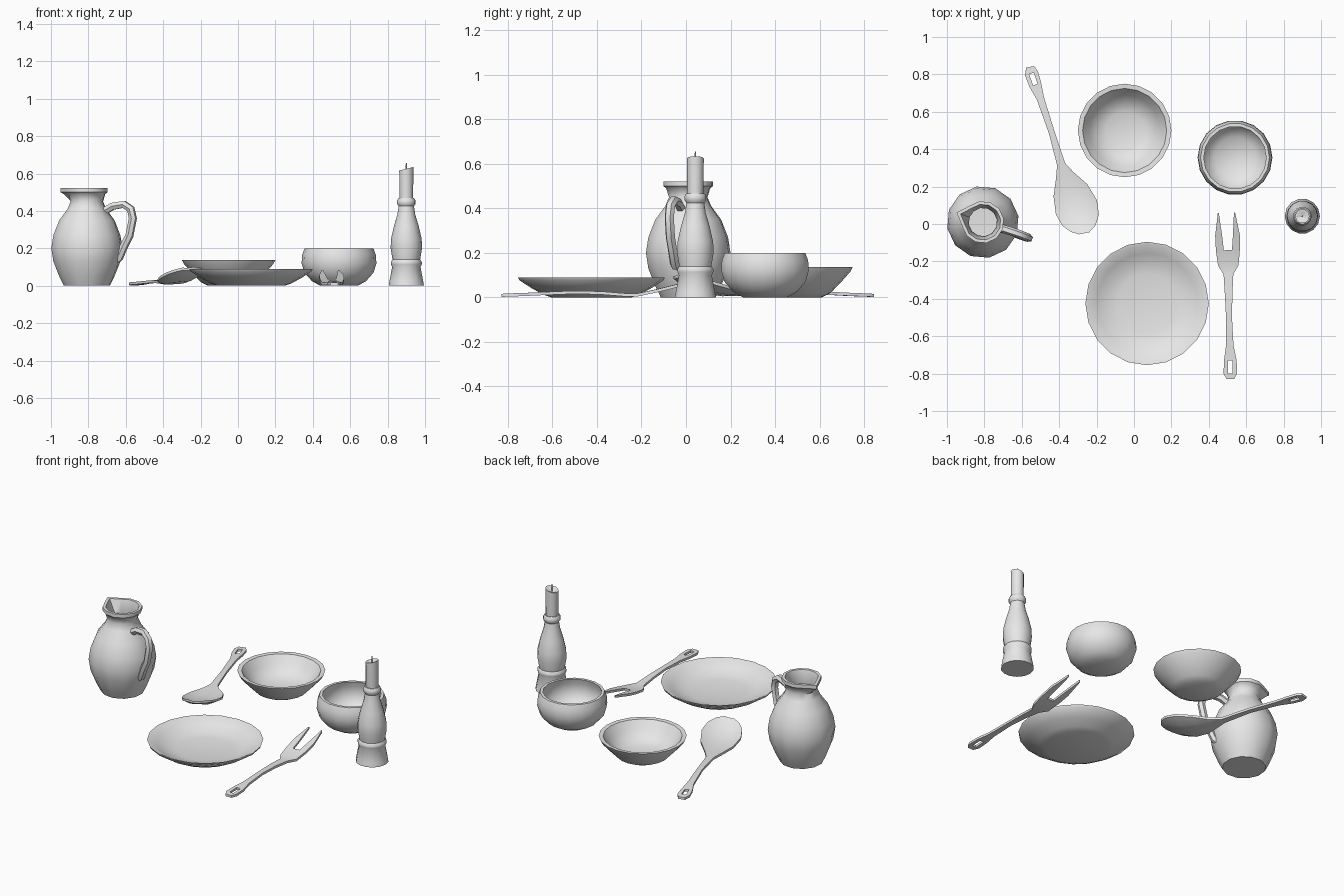
import bpy, bmesh
from math import sin, cos, pi, radians
from mathutils import Vector

cube = bpy.data.objects.get("Cube")
if cube:
    bpy.data.objects.remove(cube)

grey = bpy.data.materials.new("plain_grey")
grey.use_nodes = True
grey.diffuse_color = (0.8, 0.8, 0.8, 1)
grey.node_tree.nodes["Principled BSDF"].inputs["Base Color"].default_value = (0.8, 0.8, 0.8, 1)


def finish(name, bm, location=(0, 0, 0), angle=40):
    bmesh.ops.recalc_face_normals(bm, faces=bm.faces)
    mesh = bpy.data.meshes.new(name)
    bm.to_mesh(mesh)
    bm.free()
    mesh.materials.append(grey)
    obj = bpy.data.objects.new(name, mesh)
    obj.location = location
    bpy.context.collection.objects.link(obj)
    bpy.ops.object.select_all(action='DESELECT')
    obj.select_set(True)
    bpy.context.view_layer.objects.active = obj
    bpy.ops.object.shade_smooth_by_angle(angle=radians(angle))
    return obj


def lathe(profile, sides, phase=0.0):
    """Closed turned form: radius/height pairs, both ends meet the axis."""
    bm = bmesh.new()
    rings = []
    for r, z in profile:
        if r == 0:
            rings.append([bm.verts.new((0, 0, z))] * sides)
        else:
            turns = [phase + 2 * pi * i / sides for i in range(sides)]
            rings.append([bm.verts.new((r * cos(a), r * sin(a), z)) for a in turns])
    for low, high in zip(rings, rings[1:]):
        for i in range(sides):
            j = (i + 1) % sides
            corners = list(dict.fromkeys((low[i], low[j], high[j], high[i])))
            bm.faces.new(corners)
    return bm


def utensil(name, stations, gaps, thickness):
    """Ribbon of (x, y, top z, half width, inner share, edge lift, roll); gaps open its middle."""
    bm = bmesh.new()
    rows = []
    for i, (x, y, z, w, share, lift, roll) in enumerate(stations):
        before, after = stations[max(i - 1, 0)], stations[min(i + 1, len(stations) - 1)]
        along = Vector((after[0] - before[0], after[1] - before[1], 0)).normalized()
        across = Vector((-along.y, along.x, 0))
        rows.append([bm.verts.new(Vector((x, y, z + lift * t * t + roll * t)) + across * w * t)
                     for t in (-1, -share, share, 1)])
    for i, (a, b) in enumerate(zip(rows, rows[1:])):
        for k in range(3):
            if not (k == 1 and i in gaps):
                bm.faces.new((a[k], a[k + 1], b[k + 1], b[k]))
    copy = bmesh.ops.extrude_face_region(bm, geom=bm.faces[:], use_keep_orig=True)
    lower = [v for v in copy["geom"] if isinstance(v, bmesh.types.BMVert)]
    bmesh.ops.translate(bm, verts=lower, vec=(0, 0, -thickness))
    return finish(name, bm)


# Jug body with one rim corner pulled out into a spout
jug = lathe([(0, 0), (.125, 0), (.15, .05), (.182, .13), (.193, .2), (.182, .27), (.15, .35),
             (.105, .41), (.088, .45), (.1, .49), (.113, .5), (.113, .522), (.096, .522),
             (.076, .45), (.095, .4), (.14, .34), (.168, .26), (.17, .17), (.13, .06), (0, .05)],
            12, radians(160))
spout = Vector((cos(radians(160)), sin(radians(160))))
for v in jug.verts:
    if v.co.z > .48 and v.co.xy.length > 0 and v.co.xy.normalized().dot(spout) > .98:
        v.co.xy *= 1.32
finish("jug_body", jug, (-.808, .01, 0))

# Jug handle swept along a bent path
curve = bpy.data.curves.new("jug_handle", 'CURVE')
curve.dimensions = '3D'
curve.bevel_depth = .022
curve.bevel_resolution = 1
curve.use_fill_caps = True
path = [(-.72, -.02, .395), (-.67, -.035, .425), (-.61, -.055, .435), (-.573, -.07, .41),
        (-.562, -.075, .36), (-.58, -.07, .27), (-.61, -.06, .21), (-.635, -.05, .15), (-.66, -.04, .13)]
spline = curve.splines.new('POLY')
spline.points.add(len(path) - 1)
for point, co in zip(spline.points, path):
    point.co = (*co, 1)
sweep = bpy.data.objects.new("handle_path", curve)
bpy.context.collection.objects.link(sweep)
bpy.context.view_layer.update()
handle = bmesh.new()
handle.from_mesh(sweep.evaluated_get(bpy.context.evaluated_depsgraph_get()).to_mesh())
bpy.data.objects.remove(sweep)
finish("jug_handle", handle, angle=50)

# Dinner plate
finish("plate", lathe([(0, 0), (.18, 0), (.215, .012), (.27, .042), (.325, .078), (.33, .09),
                       (.318, .088), (.27, .062), (.22, .038), (.16, .027), (0, .024)], 20),
       (.07, -.425, 0))

# Wide flared bowl with a flat lip
finish("wide_bowl", lathe([(0, 0), (.11, 0), (.15, .02), (.2, .072), (.238, .115), (.25, .137),
                           (.225, .135), (.19, .085), (.15, .045), (.1, .027), (0, .022)], 20),
       (-.05, .5, 0))

# Small rounded bowl
finish("round_bowl", lathe([(0, 0), (.1, 0), (.145, .025), (.185, .07), (.2, .12), (.197, .165),
                            (.184, .2), (.167, .2), (.178, .165), (.18, .12), (.16, .075),
                            (.11, .035), (0, .022)], 18), (.54, .355, 0))

# Turned candlestick
spot = (.9, .042, 0)
finish("candlestick", lathe([(0, 0), (.094, 0), (.09, .025), (.076, .1), (.083, .115), (.083, .127),
                             (.074, .14), (.084, .2), (.082, .25), (.066, .32), (.048, .38),
                             (.041, .425), (.05, .438), (.05, .455), (.042, .468), (0, .468)], 14), spot)

# Candle with a slanted, slightly hollow top
candle = lathe([(0, .45), (.036, .45), (.038, .625), (.03, .625), (.012, .612), (0, .612)], 12)
for v in candle.verts:
    if v.co.z > .5:
        v.co.z += v.co.x * .25
finish("candle", candle, spot)
finish("wick", lathe([(0, .6), (.004, .6), (.003, .655), (0, .655)], 6), spot)

# Serving fork: slotted grip at the back, two raised prongs at the front
utensil("fork", [
    (.515, -.83, .016, .02, .4, 0, 0), (.515, -.8, .018, .036, .36, 0, 0),
    (.515, -.73, .02, .034, .38, 0, 0), (.512, -.65, .024, .02, .4, 0, 0),
    (.508, -.5, .03, .016, .4, 0, 0), (.506, -.38, .027, .02, .4, 0, 0),
    (.505, -.27, .018, .026, .4, 0, 0), (.504, -.22, .018, .055, .4, 0, 0),
    (.502, -.14, .035, .064, .34, 0, 0), (.5, -.06, .055, .066, .44, 0, 0),
    (.494, .06, .085, .046, .88, 0, 0)], (1, 8, 9), .014)

# Serving spoon: slotted grip, hollow bowl tilting up toward its tip
utensil("spoon", [
    (-.556, .84, .016, .022, .4, 0, 0), (-.548, .805, .018, .036, .36, 0, 0),
    (-.528, .745, .02, .033, .38, 0, 0), (-.5, .67, .024, .02, .4, 0, 0),
    (-.44, .49, .03, .016, .4, 0, 0), (-.39, .32, .024, .022, .4, 0, 0),
    (-.37, .26, .02, .05, .45, .008, .002), (-.34, .18, .016, .096, .5, .025, .006),
    (-.308, .09, .026, .116, .5, .035, .01), (-.285, .02, .052, .102, .5, .028, .009),
    (-.272, -.025, .078, .068, .5, .015, .006), (-.267, -.05, .095, .028, .5, .004, .002)],
    (1,), .014)
